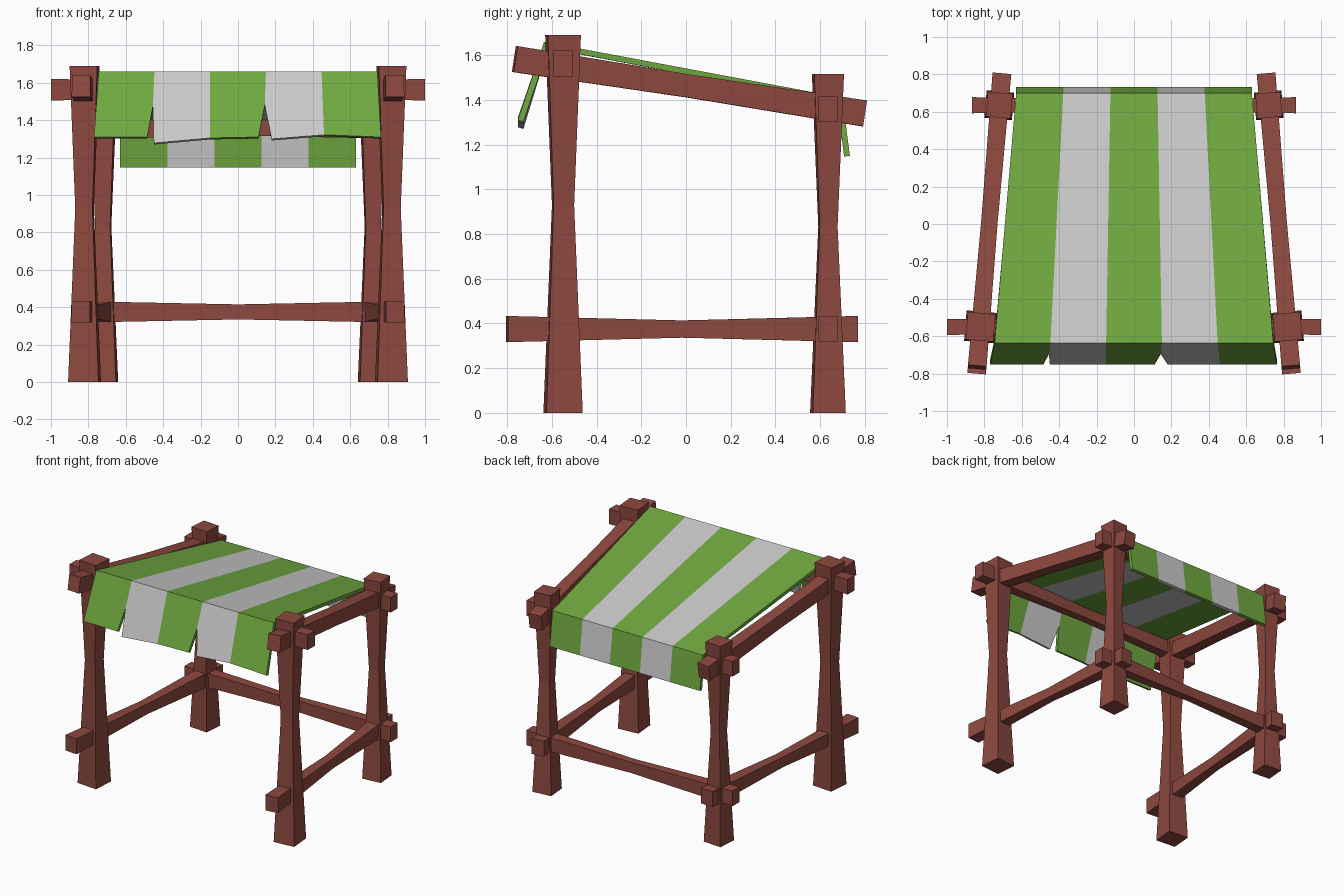
import bpy, bmesh
from mathutils import Vector

if "Cube" in bpy.data.objects:
    bpy.data.objects.remove(bpy.data.objects["Cube"])


def material(name, rgb):
    m = bpy.data.materials.new(name)
    m.diffuse_color = (*rgb, 1)
    m.use_nodes = True
    m.node_tree.nodes["Principled BSDF"].inputs["Base Color"].default_value = m.diffuse_color
    return m


WOOD = material("red brown wood", (0.27, 0.066, 0.05))
GREEN = material("green cloth", (0.165, 0.40, 0.052))
WHITE = material("pale cloth", (0.60, 0.60, 0.60))


def add_object(name, bm, mats):
    bmesh.ops.recalc_face_normals(bm, faces=bm.faces)
    me = bpy.data.meshes.new(name)
    bm.to_mesh(me)
    bm.free()
    for m in mats:
        me.materials.append(m)
    ob = bpy.data.objects.new(name, me)
    bpy.context.collection.objects.link(ob)
    return ob


def beam(name, start, end, side, stations):
    """Square-cut beam; stations are (fraction, width, height)."""
    a, b, side = Vector(start), Vector(end), Vector(side).normalized()
    up = side.cross(b - a).normalized()
    bm = bmesh.new()
    rings = []
    for t, w, h in stations:
        c = a.lerp(b, t)
        rings.append([bm.verts.new(c + side * (sx * w / 2) + up * (sy * h / 2))
                      for sx, sy in ((-1, -1), (1, -1), (1, 1), (-1, 1))])
    for r, q in zip(rings, rings[1:]):
        for i in range(4):
            j = (i + 1) % 4
            bm.faces.new((r[i], r[j], q[j], q[i]))
    bm.faces.new(rings[0])
    bm.faces.new(rings[-1])
    return add_object(name, bm, [WOOD])


def waisted(w, h, ratio):
    return [(0, w, h), (0.5, w * ratio, h * ratio), (1, w, h)]


def side_x(y):
    # the frame narrows towards the back
    return 0.82 - (y + 0.545) * 0.0844


for s, label in ((-1, "left"), (1, "right")):
    across = (1, s * 0.0844, 0)
    # posts
    for part, y, top, b, m, t in (("front", -0.55, 1.69, 0.163, 0.092, 0.148),
                                  ("back", 0.635, 1.515, 0.148, 0.08, 0.133)):
        x = s * side_x(y)
        beam(f"{part}_{label}_post", (x, y, 0), (x, y, top), across,
             [(0, b, b), (0.55, m, m), (1, t, t)])
    # side rails
    y0, y1 = -0.80, 0.765
    beam(f"{label}_lower_rail", (s * side_x(y0), y0, 0.375),
         (s * side_x(y1), y1, 0.375), across, waisted(0.10, 0.117, 0.66))
    y0, y1 = -0.766, 0.797
    beam(f"{label}_upper_rail", (s * side_x(y0), y0, 1.583),
         (s * side_x(y1), y1, 1.34), across, waisted(0.10, 0.117, 0.88))

# cross bars
for name, half, y, z in (("front_upper_bar", 1.0, -0.55, 1.563),
                         ("back_upper_bar", 0.865, 0.635, 1.358),
                         ("back_lower_bar", 0.865, 0.635, 0.375)):
    beam(name, (-half, y, z), (half, y, z), (0, 1, 0), waisted(0.086, 0.115, 0.7))

# striped canopy: roof, back flap and slit front flap, five stripes wide
bm = bmesh.new()
fractions = [-1, -0.6, -0.2, 0.2, 0.6, 1]


def row(half, y, z):
    return [bm.verts.new((f * half, y, z)) for f in fractions]


hem = row(0.63, 0.733, 1.15)
back = row(0.63, 0.70, 1.41)
front = row(0.745, -0.635, 1.66)
slits = {1: (-0.455, 1.475), 3: (0.143, 1.48)}
slit_verts = {k: bm.verts.new((x, -0.635 - (1.66 - z) * 0.335, z))
              for k, (x, z) in slits.items()}
# front hem corners as left and right end of each stripe
ends = [((-0.77, 1.31), (-0.485, 1.31)), ((-0.45, 1.278), (-0.15, 1.305)),
        ((-0.15, 1.305), (0.11, 1.31)), ((0.18, 1.30), (0.46, 1.322)),
        ((0.46, 1.322), (0.765, 1.31))]
hem_verts = {}
for pair in ends:
    for x, z in pair:
        if (x, z) not in hem_verts:
            hem_verts[x, z] = bm.verts.new((x, -0.752, z))
for i, (l, r) in enumerate(ends):
    flap = [front[i], front[i + 1]]
    if i + 1 in slits:
        flap.append(slit_verts[i + 1])
    flap += [hem_verts[r], hem_verts[l]]
    if i in slits:
        flap.append(slit_verts[i])
    for loop in ([hem[i], hem[i + 1], back[i + 1], back[i]],
                 [back[i], back[i + 1], front[i + 1], front[i]], flap):
        bm.faces.new(loop).material_index = i % 2
canopy = add_object("striped_canopy", bm, [GREEN, WHITE])
# make the roof face upwards so the cloth thickens inwards
if canopy.data.polygons[1].normal.z < 0:
    canopy.data.flip_normals()
mod = canopy.modifiers.new("cloth thickness", 'SOLIDIFY')
mod.thickness = 0.026
mod.offset = -1
mod.use_even_offset = True
